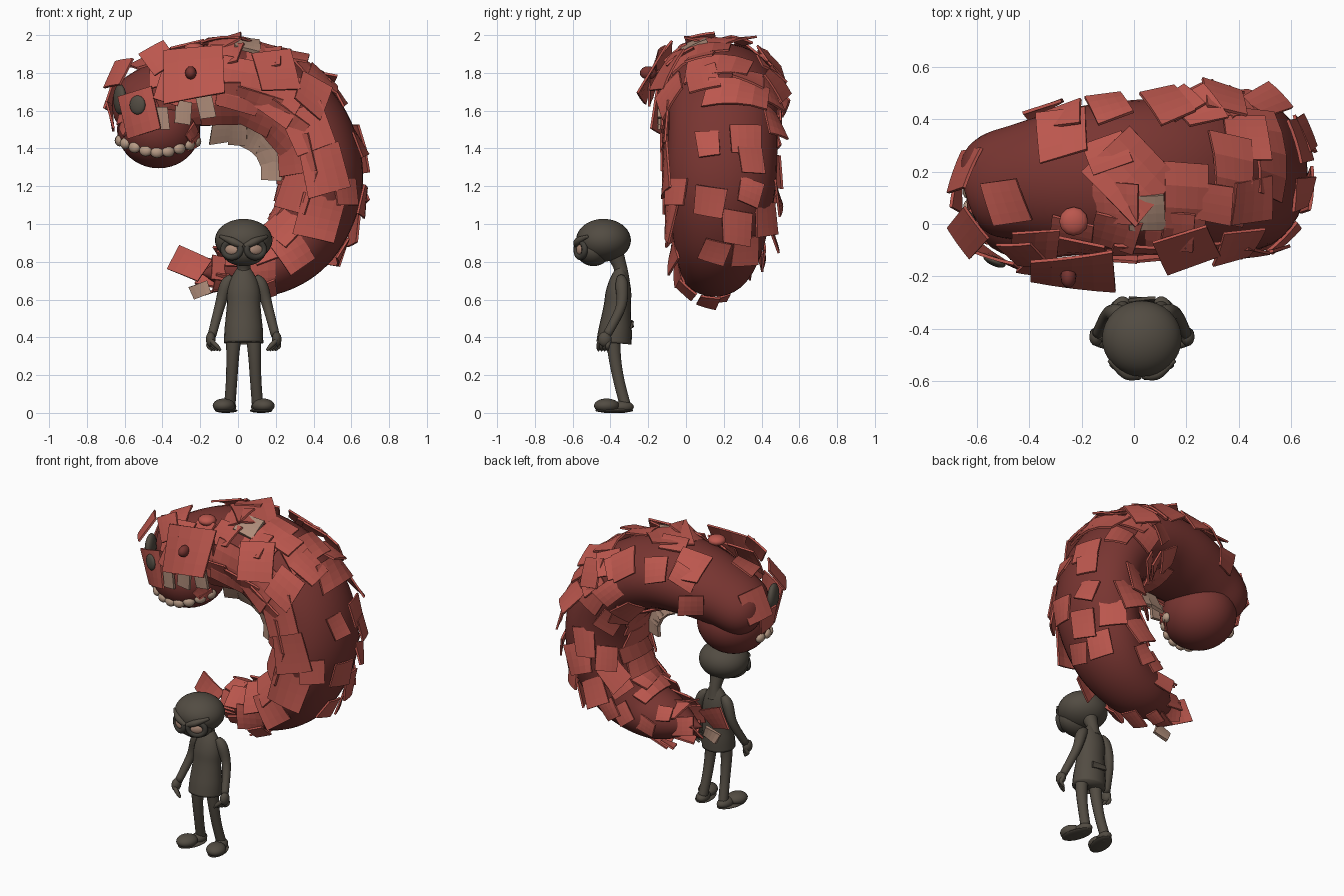
import bpy, bmesh, math, random
from mathutils import Vector as V, Matrix

if "Cube" in bpy.data.objects:
    bpy.data.objects.remove(bpy.data.objects["Cube"])

random.seed(7)
U = random.uniform
X, Y, Z = V((1, 0, 0)), V((0, 1, 0)), V((0, 0, 1))


def mat(name, *c):
    m = bpy.data.materials.new(name)
    m.diffuse_color = (*c, 1)
    m.use_nodes = True
    m.node_tree.nodes["Principled BSDF"].inputs["Base Color"].default_value = m.diffuse_color
    return m


HIDE = mat("dark_red_hide", .19, .036, .031)
PLATE = mat("red_plate", .5, .095, .075)
BONE = mat("bone_beige", .48, .33, .24)
RIB = mat("dull_pink_beige", .42, .26, .19)
GREY = mat("grey_brown", .085, .072, .055)
DARK = mat("dark_grey", .055, .05, .041)


def finish(bm, name, m, smooth=True):
    bmesh.ops.recalc_face_normals(bm, faces=bm.faces)
    me = bpy.data.meshes.new(name)
    bm.to_mesh(me)
    bm.free()
    me.materials.append(m)
    for p in me.polygons:
        p.use_smooth = smooth
    ob = bpy.data.objects.new(name, me)
    bpy.context.collection.objects.link(ob)
    return ob


def spline(pts, t):
    """Smooth interpolation through rows of numbers, t from 0 to 1."""
    n = len(pts) - 1
    i = min(int(t * n), n - 1)
    f = t * n - i
    g = [pts[max(0, min(n, i + k))] for k in (-1, 0, 1, 2)]
    return [.5 * (2 * b + (c - a) * f + (2 * a - 5 * b + 4 * c - d) * f * f
                  + (3 * b - a - 3 * c + d) * f ** 3) for a, b, c, d in zip(*g)]


def frame(pts, t):
    """Centre, tangent, outward normal, side axis and two radii on a path."""
    p = spline(pts, t)
    T = (V(spline(pts, min(1, t + .01))[:3]) - V(spline(pts, max(0, t - .01))[:3])).normalized()
    S = (Y - T * T.y).normalized()
    return V(p[:3]), T, S.cross(T), S, max(p[3], .004), max(p[4], .004)


def loft(name, pts, m, rings=14, segs=14):
    bm = bmesh.new()
    rows = []
    for i in range(rings + 1):
        c, T, N, S, a, b = frame(pts, i / rings)
        angles = [2 * math.pi * k / segs for k in range(segs)]
        rows.append([bm.verts.new(c + N * a * math.cos(w) + S * b * math.sin(w)) for w in angles])
    for r, q in zip(rows, rows[1:]):
        for k in range(segs):
            j = (k + 1) % segs
            bm.faces.new((r[k], r[j], q[j], q[k]))
    bm.faces.new(rows[0])
    bm.faces.new(rows[-1])
    return finish(bm, name, m)


def ball(name, c, r, m, turn=0, segs=24):
    bm = bmesh.new()
    bmesh.ops.create_uvsphere(bm, u_segments=segs, v_segments=segs * 2 // 3, radius=1)
    bmesh.ops.scale(bm, vec=r, verts=bm.verts)
    ob = finish(bm, name, m)
    ob.location, ob.rotation_euler = c, (0, 0, turn)
    return ob


def slab(bm, c, n, up, w, h, roll=0., tilt=0., bend=.6):
    """Bent, slightly uneven sheet centred on c and facing n."""
    n, c = V(n).normalized(), V(c)
    u = V(up).cross(n).normalized()
    n = Matrix.Rotation(tilt, 3, u) @ n
    R = Matrix.Rotation(roll, 3, n)
    u, v = R @ u, R @ n.cross(u)
    k = 4
    skew, taper, twist = [U(-.1, .1) for _ in range(3)]
    g = []
    for i in range(k + 1):
        for j in range(k + 1):
            s, q = i / k - .5, j / k - .5
            x, y = (s + skew * q + taper * s * q) * w, (q - taper * s) * h
            g.append(bm.verts.new(c + u * x + v * y + n * (s * q * twist * w * 3 - bend * x * x)))
    for i in range(k):
        for j in range(k):
            a = i * (k + 1) + j
            bm.faces.new((g[a], g[a + k + 1], g[a + k + 2], g[a + 1]))


def slab_object(bm, name, m, thick=.012):
    s = finish(bm, name, m, False).modifiers.new("thickness", "SOLIDIFY")
    s.thickness, s.offset = thick, 0


# Serpent body: centre line from tail to head, radii and sideways drift by rule
LINE = [(-.2, .74), (0, .75), (.2, .8), (.36, .95), (.44, 1.2), (.4, 1.45), (.25, 1.64),
        (.03, 1.73), (-.2, 1.73), (-.42, 1.67), (-.58, 1.59), (-.62, 1.57)]
BODY = []
for i, (x, z) in enumerate(LINE):
    t = i / (len(LINE) - 1)
    r = .22 * min(1, (t / .36) ** .4, ((1 - t) / .3) ** .35)
    BODY.append((x, .12 + .075 * math.sin(math.pi * t), z, r, r * (1.12 + .2 * math.sin(math.pi * t))))
loft("serpent_body", BODY, HIDE, 88, 32)


def on_body(bm, t, deg, w, h, lift=.012, **kw):
    c, T, N, S, a, b = frame(BODY, t)
    co, si = math.cos(math.radians(deg)), math.sin(math.radians(deg))
    n = (N * co / a + S * si / b).normalized()
    slab(bm, c + N * co * a + S * si * b + n * lift, n, T, w, h, **kw)


# Armour row by row: broad overlapping sheets on the front, looser ones elsewhere
plates = bmesh.new()
for row in range(17):
    t = .09 + .043 * row
    size = min(1, .6 + .07 * row)
    for k in range(8):
        if k < 2:
            if (row + k) % 2 == 0:
                on_body(plates, t, -122 + 36 * k + U(-5, 5), U(.22, .28) * size, U(.2, .25) * size,
                        lift=.016, roll=U(-.2, .2), tilt=U(-.12, 0), bend=U(.8, 1.2))
            continue
        if random.random() < (.8 if t > .62 and k > 2 else .42):
            continue
        on_body(plates, t + U(-.015, .015), -120 + 36 * k + U(-9, 9), U(.12, .18) * size,
                U(.13, .19) * size, lift=U(.012, .035), roll=U(-.35, .35), tilt=U(-.42, 0), bend=U(.5, 1.2))
# Belts across the inside of the curl
for i in range(9):
    on_body(plates, .17 + .055 * i, 180 + U(-8, 8), .28, .1, roll=U(-.1, .1), bend=1.3)
# Saddle bands over the back
for i in range(3):
    on_body(plates, .5 + .05 * i, 15 - 20 * i, .34, .17, lift=.025, bend=1.35)
# Large loose sheets on the head and top: path position, angle, size, roll, lift
for t, deg, w, roll, lift in (
        (.79, -60, .2, -.3, .06), (.66, 0, .28, .8, .025), (.74, 38, .21, .1, .02),
        (.82, -18, .17, .15, .03), (.68, 60, .16, .3, .03), (.61, 58, .18, .3, .035),
        (.54, 60, .18, -.4, .05), (.59, -62, .24, .5, .05), (.52, -60, .2, .3, .04)):
    on_body(plates, t, deg, w, w * .9, lift=lift, roll=roll)
# Broad cheek sheet flaring out at its lower edge, and a ragged crest behind it
slab(plates, (-.235, -.185, 1.8), (-.06, -1, .42), Z, .32, .29, .1, bend=.2)
slab(plates, (-.42, -.12, 1.88), (-.3, -1, .5), Z, .15, .16, .6)
slab(plates, (-.36, -.18, 1.72), (-.2, -1, .2), Z, .14, .16, -.2)
# Sheets fanned around the snout; the first carries the front eye
for az, z, w, rise in ((246, 1.59, .2, -.05), (212, 1.8, .15, .7), (155, 1.69, .17, .3), (176, 1.57, .13, -.2)):
    d = V((math.cos(math.radians(az)), math.sin(math.radians(az)), 0))
    slab(plates, V((-.42, .1, z)) + d * .255, d + Z * rise, Z, w, w * 1.15, .18)
# Frayed tail tip
for i in range(7):
    on_body(plates, U(.01, .08), i * 51, U(.1, .15), U(.1, .15), roll=U(-.6, .6), tilt=U(-.4, .1))
slab(plates, (-.26, .06, .79), (-.2, -1, .3), Z, .19, .14, -.4)
slab_object(plates, "armour_plates", PLATE)

# Pale ribs jutting into the curl, upper teeth and patches
ribs = bmesh.new()
for i in range(6):
    c, T, N, S, a, b = frame(BODY, .4 + .058 * i)
    slab(ribs, c - N * (a + .015) - S * .13, -S - N * .45, T, .17, .1, U(-.2, .2), bend=.3)
for i in range(3):
    slab(ribs, (-.41 + .12 * i, -.14, 1.56 + .03 * i), -Y, Z, .085, .12, U(-.2, .2))
on_body(ribs, .645, -28, .14, .14, lift=.03, bend=1)
slab(ribs, (-.2, .02, .65), -Y, Z, .1, .07, .4)
slab_object(ribs, "pale_ribs", RIB, .02)

# Lower jaw with a smile of rounded teeth and red scraps
JC, JR = V((-.42, .1, 1.5)), V((.22, .23, .205))
ball("lower_jaw", JC, JR, HIDE, segs=32)
for i in range(10):
    az = math.radians(-188 + 19 * i)
    el = math.radians(-36 + 20 * math.cos(az) ** 2)
    d = V((math.cos(az) * math.cos(el), math.sin(az) * math.cos(el), math.sin(el)))
    ball("tooth", JC + d * JR, (.036, .024, .03), BONE, az + math.pi / 2, 12)
scraps = bmesh.new()
for side in (-1, 1):
    for k in (0, 1):
        d = V((side * .85, -.45 - .2 * k, -side * (.3 - .2 * k))).normalized()
        slab(scraps, JC + d * .225, d, Z, .09, .07, .4 + .5 * k)
slab_object(scraps, "jaw_scraps", PLATE)

# Serpent eyes and bolts
ball("front_eye", (-.532, -.142, 1.63), (.045, .018, .05), GREY, -.42)
ball("side_eye", (-.625, -.01, 1.66), (.03, .07, .08), GREY, .3)
ball("side_bolt", (-.25, -.2, 1.8), (.03, .045, .035), HIDE, segs=12)
ball("top_bolt", (-.23, .01, 1.93), (.055, .055, .03), PLATE, segs=12)

# Small figure: head, face, neck and torso with a loose, open hem
CX = .03
ball("figure_head", (CX, -.437, .914), (.152, .145, .113), GREY, segs=32)
ball("figure_face", (CX, -.49, .862), (.12, .092, .085), GREY)


def chain(name, side, *rows, m=GREY):
    """Limb on one side of the figure: sideways offset, y, z, radius."""
    return loft(name, [(CX + side * x, y, z, r, r) for x, y, z, r in rows], m)


chain("figure_neck", 1, (0, -.37, .83, .045), (0, -.345, .76, .036), (0, -.345, .7, .05))
torso = []
for i in range(7):
    f = i / 6
    a = (.03, .07, .088, .089, .095, .102, .104)[i]
    torso.append((CX, -.345 - .036 * f, .775 - .405 * f, a, a * (.7 + .2 * f)))
loft("figure_torso", torso, GREY, 24, 20)
pocket = bmesh.new()
slab(pocket, (CX, -.285, .47), Y, Z, .1, .035, .1)
slab_object(pocket, "shirt_pocket", GREY)

for s in (-1, 1):
    # Goggle rims, eyes and brows
    bm = bmesh.new()
    ring = [[bm.verts.new(((.05 + .018 * math.cos(q)) * math.cos(p), .016 * math.sin(q),
                           (.04 + .018 * math.cos(q)) * math.sin(p)))
             for q in [k * math.pi / 4 for k in range(8)]]
            for p in [k * math.pi / 12 for k in range(24)]]
    for i in range(24):
        for j in range(8):
            a, b, k = ring[i], ring[(i + 1) % 24], (j + 1) % 8
            bm.faces.new((a[j], b[j], b[k], a[k]))
    rim = finish(bm, "goggle_rim", DARK)
    rim.location, rim.rotation_euler = (CX + s * .062, -.558, .865), (0, 0, s * .45)
    ball("figure_eye", (CX + s * .062, -.556, .865), (.044, .018, .03), RIB, s * .45)
    chain("brow", s, (.005, -.578, .882, .014), (.06, -.572, .908, .02), (.125, -.52, .935, .008))
    # Arm, palm and fingers
    chain("arm", s, (.06, -.345, .72, .02), (.093, -.34, .675, .034), (.128, -.345, .56, .027),
          (.168, -.42, .41, .023))
    ball("palm", (CX + s * .175, -.43, .39), (.026, .036, .04), GREY, segs=14)
    for k in range(4):
        x, y = .182 - .014 * k, -.415 - .016 * k
        chain("finger", s, (.175, y + .01, .385, .012), (x + .004, y, .355, .012), (x - .018, y, .33, .006))
    # Leg and shoe
    chain("leg", s, (.052, -.385, .42, .042), (.058, -.378, .3, .034), (.064, -.355, .17, .03),
          (.074, -.32, .035, .03))
    ball("shoe_toe", (CX + s * .105, -.42, .038), (.058, .068, .038), GREY, s * .3)
    ball("shoe_heel", (CX + s * .08, -.335, .032), (.04, .06, .032), GREY, s * .2)
    ball("shoe_sole", (CX + s * .092, -.38, .012), (.056, .104, .012), GREY, s * .25)
